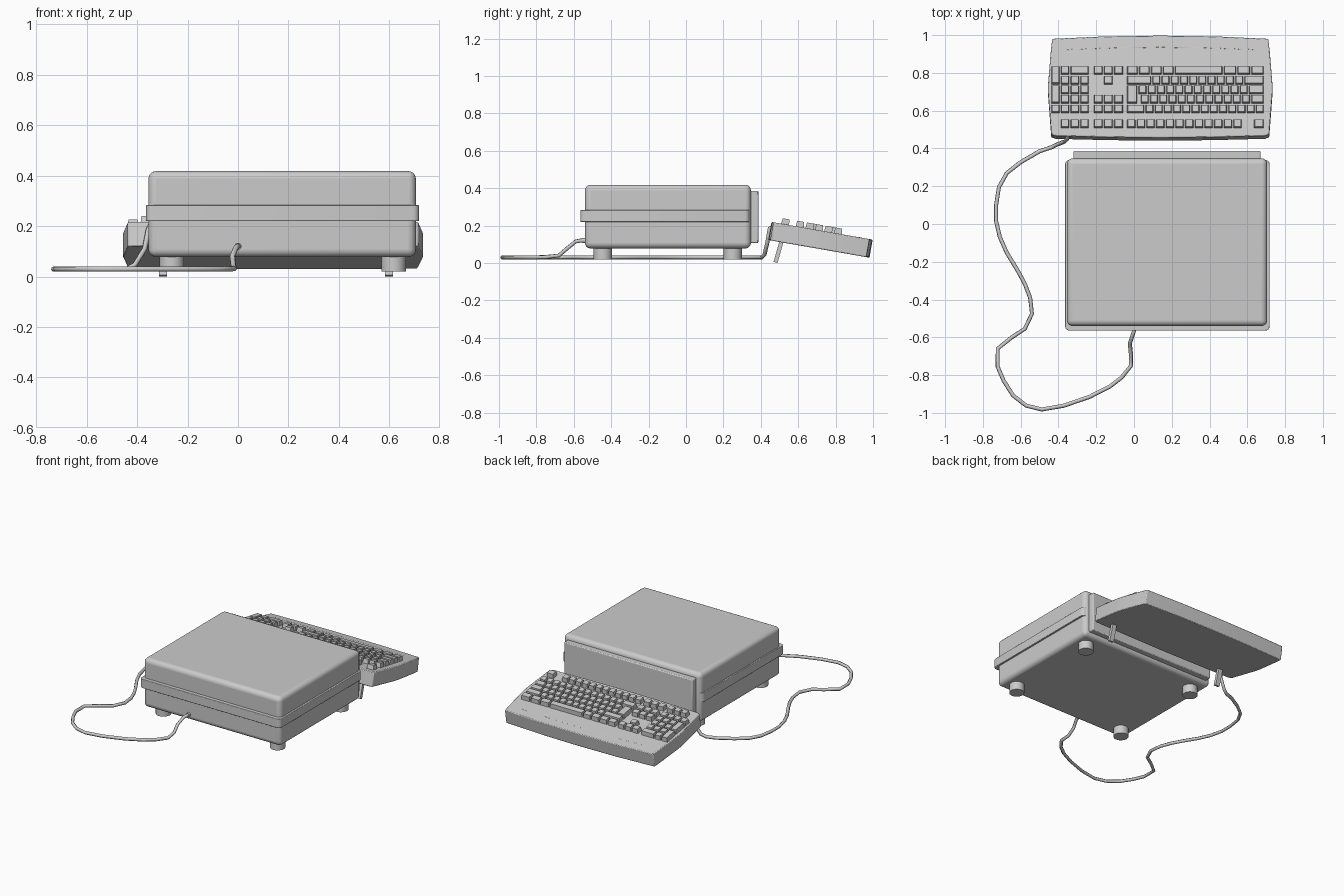
import bpy, bmesh, math
from mathutils import Matrix, Vector

if "Cube" in bpy.data.objects:
    bpy.data.objects.remove(bpy.data.objects["Cube"])


def smooth(ob, angle=35):
    bpy.ops.object.select_all(action='DESELECT')
    ob.select_set(True)
    bpy.context.view_layer.objects.active = ob
    bpy.ops.object.shade_smooth_by_angle(angle=math.radians(angle))


def finish(name, bm):
    bmesh.ops.recalc_face_normals(bm, faces=bm.faces)
    me = bpy.data.meshes.new(name)
    bm.to_mesh(me)
    bm.free()
    ob = bpy.data.objects.new(name, me)
    bpy.context.collection.objects.link(ob)
    return ob


def box(name, lo, hi, corner=0.0, edge=0.0, seg=5):
    """Box from corner to corner; 'corner' rounds vertical edges, 'edge' rounds all."""
    lo, hi = Vector(lo), Vector(hi)
    bm = bmesh.new()
    bmesh.ops.create_cube(bm, size=1, matrix=Matrix.Translation((lo + hi) / 2)
                          @ Matrix.Diagonal((*(hi - lo), 1)))
    if corner:
        up = [e for e in bm.edges if abs(e.verts[0].co.z - e.verts[1].co.z) > 1e-4]
        bmesh.ops.bevel(bm, geom=up, offset=corner, segments=seg, profile=0.5, affect='EDGES')
    ob = finish(name, bm)
    if edge:
        mod = ob.modifiers.new("round", 'BEVEL')
        mod.width, mod.segments = edge, seg
    smooth(ob)
    return ob


def tube(name, pts, radius, res=1):
    cu = bpy.data.curves.new(name, 'CURVE')
    cu.dimensions = '3D'
    cu.bevel_depth, cu.bevel_resolution, cu.use_fill_caps = radius, res, True
    sp = cu.splines.new('POLY')
    sp.points.add(len(pts) - 1)
    for p, co in zip(sp.points, pts):
        p.co = (*co, 1)
    ob = bpy.data.objects.new(name, cu)
    bpy.context.collection.objects.link(ob)
    return ob


# Computer case: rounded shell, surrounding band, drive panel on the +y side
box("case_body", (-0.355, -0.54, 0.078), (0.705, 0.347, 0.418), edge=0.03)
box("case_band", (-0.365, -0.565, 0.22), (0.718, 0.34, 0.283), corner=0.025, edge=0.004, seg=4)
box("front_panel", (-0.32, 0.32, 0.107), (0.67, 0.387, 0.386), edge=0.006, seg=2)

# Round case feet
for i, x in enumerate((-0.263, 0.617)):
    for j, y in enumerate((-0.445, 0.25)):
        bm = bmesh.new()
        bmesh.ops.create_cone(bm, cap_ends=True, segments=24, radius1=0.049, radius2=0.049,
                              depth=0.08, matrix=Matrix.Translation((x, y, 0.06)))
        smooth(finish(f"case_foot_{i}{j}", bm))

# Keyboard: points given in plan on the tilted top plane, h measured along its normal
TILT = math.radians(9.9)


def on_kb(x, y, h=0.0):
    return Vector((x, y + h * math.sin(TILT),
                   0.22 - math.tan(TILT) * (y - 0.453) + h * math.cos(TILT)))


CX = 0.139
half = [(0, 0.998), (0.29, 0.994), (0.572, 0.981), (0.58, 0.91), (0.594, 0.74),
        (0.594, 0.70), (0.577, 0.475), (0.555, 0.467), (0.28, 0.46), (0, 0.457)]
outline = [(CX + x, y) for x, y in half] + [(CX - x, y) for x, y in half[-2:0:-1]]
bm = bmesh.new()
rings = [[bm.verts.new(on_kb(x, y, h)) for x, y in outline] for h in (0, -0.098)]
n = len(outline)
for ring in rings:
    bm.faces.new(ring)
for i in range(n):
    k = (i + 1) % n
    bm.faces.new((rings[0][i], rings[0][k], rings[1][k], rings[1][i]))
kb = finish("keyboard_body", bm)
mod = kb.modifiers.new("soft_edges", 'BEVEL')
mod.width, mod.segments, mod.limit_method, mod.angle_limit = 0.005, 2, 'ANGLE', 0.9
smooth(kb)

# Wrist rest seam
tube("wrist_rest_seam", [on_kb(CX + t * 0.5, 0.935 - 0.012 * t * t, -0.001)
                         for t in (-1, -0.5, 0, 0.5, 1)], 0.002, 0)

# Keycaps: tapered blocks laid out row by row (negative width = gap)
ROWS = (0.812, 0.76, 0.71, 0.66, 0.608, 0.53)
keys = bmesh.new()


def key(x0, x1, y, depth=0.044, h=0.03):
    rings = []
    for ins, hh in ((0.0035, -0.005), (0.0075, h)):
        a, b, d = x0 + ins, x1 - ins, depth / 2 + 0.0035 - ins
        rings.append([keys.verts.new(on_kb(px, py, hh)) for px, py in
                      ((a, y - d), (b, y - d), (b, y + d), (a, y + d))])
    lo, hi = rings
    keys.faces.new(hi)
    keys.faces.new(lo[::-1])
    for i in range(4):
        k = (i + 1) % 4
        keys.faces.new((lo[i], lo[k], hi[k], hi[i]))


def row(x, unit, widths, y):
    for w in widths:
        if w > 0:
            key(x, x + w * unit, y)
        x += abs(w) * unit


# main block
main = ([1.3] * 4 + [5.3] + [1.5] * 3,
        [2.75] + [1] * 10 + [2.25],
        [-1.25] + [1] * 12 + [1.75],
        [-1.5] + [1] * 12 + [1.5],
        [2] + [1] * 13,
        [1.05] * 12 + [-1.2, 1.2])
for widths, y in zip(main, ROWS):
    row(-0.04, 0.0487, widths, y)
key(-0.04, -0.04 + 1.25 * 0.0487, (ROWS[2] + ROWS[3]) / 2, 0.094)
# arrow and navigation block
for y, widths in ((ROWS[0], [1, 1, 1]), (ROWS[1], [-1, 1]), (ROWS[3], [1] * 3),
                  (ROWS[4], [1] * 3), (ROWS[5], [1] * 3)):
    row(-0.217, 0.054, widths, y)
# number pad
for y, widths in zip(ROWS, ([-1, 1, 2], [-1, 1, 1, 1], [-1, 1, 1, 1], [-1, 1, 1, 1],
                            [1] * 4, [-1, 1, 1, 1])):
    row(-0.442, 0.0515, widths, y)
for r in (0, 2):
    key(-0.442, -0.3905, (ROWS[r] + ROWS[r + 1]) / 2, 0.094)
finish("keycaps", keys)

# Folding legs under the keyboard
for i, x in enumerate((-0.297, 0.598)):
    leg = box(f"keyboard_leg_{i}", (-0.016, -0.011, -0.125), (0.016, 0.011, 0.02))
    leg.rotation_euler.x = math.radians(-16)
    leg.location = (x, 0.513, 0.123)

# Coiled-free cable lying on the desk, from keyboard to case
path = [(-0.6, 0.327), (-0.673, 0.27), (-0.715, 0.195), (-0.73, 0.10), (-0.73, 0.015),
        (-0.71, -0.07), (-0.673, -0.153), (-0.615, -0.248), (-0.578, -0.317),
        (-0.55, -0.39), (-0.54, -0.475), (-0.578, -0.555), (-0.647, -0.6), (-0.722, -0.66),
        (-0.722, -0.755), (-0.69, -0.83), (-0.64, -0.908), (-0.57, -0.962),
        (-0.488, -0.982), (-0.372, -0.962), (-0.235, -0.915), (-0.13, -0.862),
        (-0.066, -0.813)]
cable = ([(-0.35, 0.47, 0.2), (-0.355, 0.447, 0.185), (-0.37, 0.435, 0.11),
          (-0.41, 0.42, 0.045), (-0.44, 0.405, 0.03), (-0.5, 0.385, 0.03)]
         + [(x, y, 0.03) for x, y in path]
         + [(-0.015, -0.75, 0.032), (-0.017, -0.68, 0.04), (-0.022, -0.633, 0.08),
            (-0.008, -0.59, 0.115), (0, -0.565, 0.12), (0, -0.53, 0.12)])
smooth_cable = tube("cable", cable, 0.011, 1)

# Cable socket on the case
bm = bmesh.new()
bmesh.ops.create_cone(bm, cap_ends=True, segments=16, radius1=0.014, radius2=0.014, depth=0.03,
                      matrix=Matrix.Translation((0, -0.54, 0.12)) @ Matrix.Rotation(math.pi / 2, 4, 'X'))
smooth(finish("cable_socket", bm))
